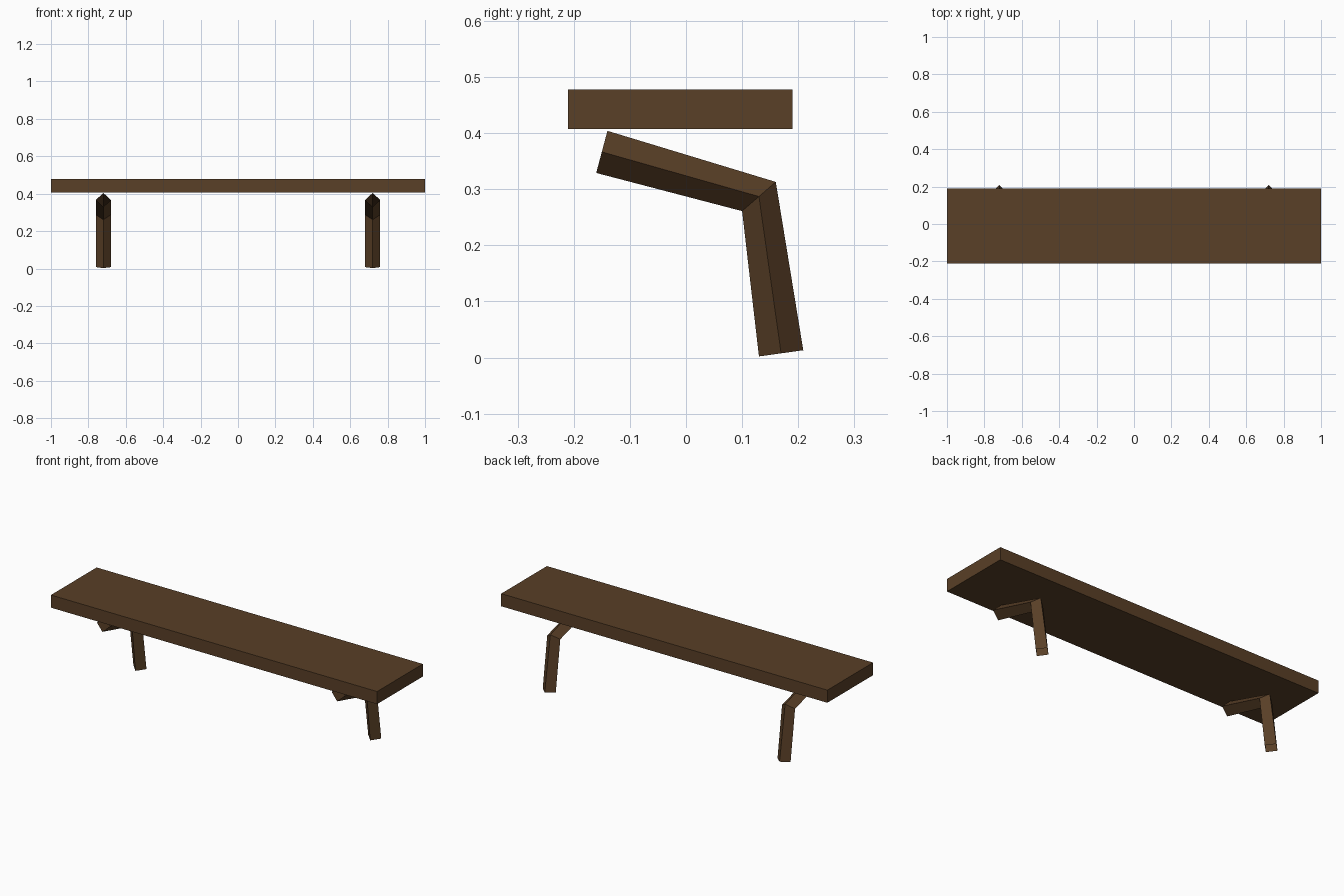
import bpy, bmesh

if "Cube" in bpy.data.objects:
    bpy.data.objects.remove(bpy.data.objects["Cube"])

wood = bpy.data.materials.new("dark_wood")
wood.diffuse_color = (0.1, 0.05, 0.02, 1)
wood.use_nodes = True
wood.node_tree.nodes["Principled BSDF"].inputs["Base Color"].default_value = wood.diffuse_color


def add_object(name, bm):
    bmesh.ops.recalc_face_normals(bm, faces=bm.faces)
    mesh = bpy.data.meshes.new(name)
    bm.to_mesh(mesh)
    bm.free()
    mesh.materials.append(wood)
    obj = bpy.data.objects.new(name, mesh)
    bpy.context.collection.objects.link(obj)
    return obj


# Seat plank
bm = bmesh.new()
bmesh.ops.create_cube(bm, size=1)
for v in bm.verts:
    v.co = (v.co.x * 2, v.co.y * 0.4 - 0.01, v.co.z * 0.07 + 0.4425)
add_object("seat", bm)

# Bent legs: open diamond tubes, each station holds outer and inner edge (y, z)
STATIONS = [((-0.14, 0.404), (-0.16, 0.329)),
            ((0.16, 0.313), (0.10, 0.261)),
            ((0.209, 0.013), (0.13, 0.002))]
HALF_WIDTH = 0.04


def add_leg(name, x):
    bm = bmesh.new()
    rings = []
    for (yo, zo), (yi, zi) in STATIONS:
        ym, zm = (yo + yi) / 2, (zo + zi) / 2
        points = [(x, yo, zo), (x + HALF_WIDTH, ym, zm),
                  (x, yi, zi), (x - HALF_WIDTH, ym, zm)]
        rings.append([bm.verts.new(p) for p in points])
    for a, b in zip(rings, rings[1:]):
        for i in range(4):
            j = (i + 1) % 4
            bm.faces.new((a[i], a[j], b[j], b[i]))
    add_object(name, bm)


add_leg("left_leg", -0.72)
add_leg("right_leg", 0.72)
